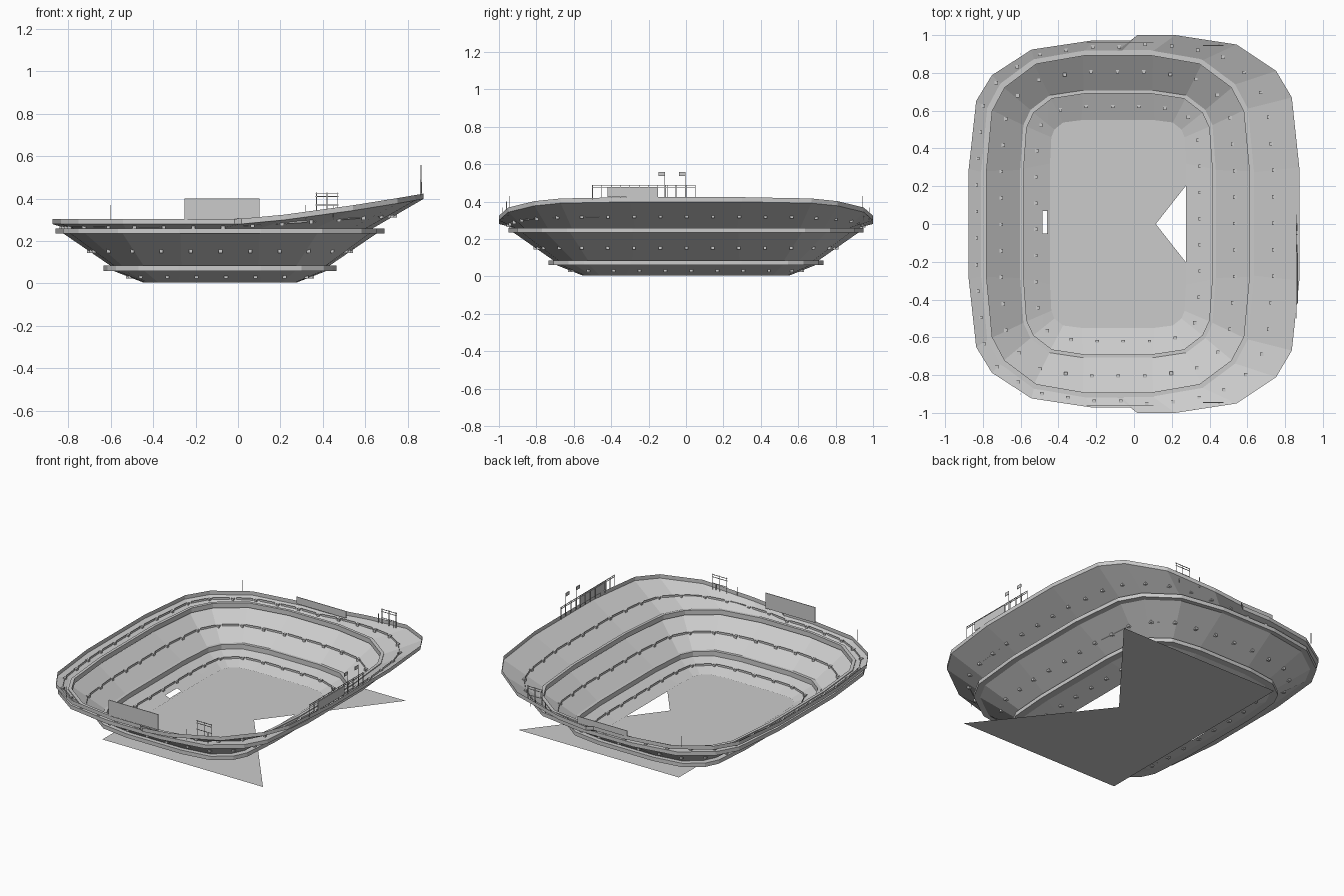
import bpy, bmesh
from mathutils import Vector

cube = bpy.data.objects.get("Cube")
if cube:
    bpy.data.objects.remove(cube)

grey = bpy.data.materials.new("plain_grey")
grey.use_nodes = True
tone = (0.6, 0.6, 0.6, 1)
grey.diffuse_color = tone
grey.node_tree.nodes["Principled BSDF"].inputs["Base Color"].default_value = tone

# One quadrant of the rounded plan outline, in half-size units
QUADRANT = [(1, .3), (.955, .67), (.86, .81), (.62, .95), (.25, 1), (.02, 1)]


def finish(name, bm):
    mesh = bpy.data.meshes.new(name)
    bm.to_mesh(mesh)
    bm.free()
    mesh.materials.append(grey)
    obj = bpy.data.objects.new(name, mesh)
    bpy.context.collection.objects.link(obj)
    return obj


def ring(half_x, half_y, z, square=1.0, cx=-.085):
    """Closed outline; a smaller 'square' exponent gives tighter corners."""
    q = [(u ** square, v ** square) for u, v in QUADRANT]
    q += [(-u, v) for u, v in reversed(q)]
    q += [(-u, -v) for u, v in q]
    return [Vector((cx + u * half_x, v * half_y, z)) for u, v in q]


def rim(drop):
    """Top edge: level on the low side, sweeping up toward +x."""
    pts = ring(.875, 1.0, 0, cx=0)
    for p in pts:
        if p.x < 0:
            p.y *= .972
        p.z = .305 + .118 * (max(p.x, 0) / .87) ** 1.3 - drop
    return pts


def loft(name, rings, closed=False):
    bm = bmesh.new()
    loops = [[bm.verts.new(p) for p in r] for r in rings]
    pairs = list(zip(loops, loops[1:]))
    if closed:
        pairs.append((loops[-1], loops[0]))
    for a, b in pairs:
        n = len(a)
        for i in range(n):
            j = (i + 1) % n
            bm.faces.new((a[i], b[i], b[j], a[j]))
    return bm if name is None else finish(name, bm)


def add_box(bm, centre, size):
    verts = bmesh.ops.create_cube(bm, size=1)["verts"]
    for v in verts:
        v.co = Vector(centre) + Vector(a * b for a, b in zip(v.co, size))


def walk(points, step):
    """Evenly spaced points along a closed outline."""
    segments = list(zip(points, points[1:] + points[:1]))
    count = round(sum((b - a).length for a, b in segments) / step)
    step = sum((b - a).length for a, b in segments) / count
    out, travelled = [], 0
    for a, b in segments:
        length = (b - a).length
        while len(out) * step < travelled + length - 1e-6 and len(out) < count:
            out.append(a.lerp(b, (len(out) * step - travelled) / length))
        travelled += length
    return out


# Pitch: rectangle around a centre point with the +x triangle left open
bm = bmesh.new()
hub = bm.verts.new((.115, 0, 0))
corners = [bm.verts.new(c) for c in
           ((.69, .73, 0), (-.46, .73, 0), (-.46, -.73, 0), (.69, -.73, 0))]
for a, b in zip(corners, corners[1:]):
    bm.faces.new((hub, a, b))
finish("pitch", bm)

# Three seating tiers
tiers = {
    "lower": (ring(.36, .55, .004, .45), ring(.525, .71, .068, .75)),
    "middle": (ring(.515, .705, .083, .75), ring(.745, .93, .24)),
    "upper": (ring(.715, .91, .257), rim(.025)),
}
bm = loft(None, tiers["lower"])

# Tunnel opening cut through the lower tier on the -x side
for co, no in (((0, -.05, 0), (0, 1, 0)), ((0, .07, 0), (0, 1, 0)),
               ((-.485, 0, 0), (1, 0, 0)), ((-.455, 0, 0), (1, 0, 0))):
    bmesh.ops.bisect_plane(bm, geom=bm.verts[:] + bm.edges[:] + bm.faces[:],
                           plane_co=co, plane_no=no)
gap = []
for f in bm.faces:
    c = f.calc_center_median()
    if -.485 < c.x < -.455 and -.05 < c.y < .07:
        gap.append(f)
bmesh.ops.delete(bm, geom=gap, context='FACES')
finish("lower_tier", bm)
loft("middle_tier", tiers["middle"])
loft("upper_tier", tiers["upper"])
loft("rim_fascia", [rim(.025), rim(0)])

# Balcony bands between tiers, with a low parapet on the inner edge


def band(name, inner, outer, low, high, square):
    loft(name, [ring(*inner, low, square), ring(*inner, high, square),
                ring(*outer, high, square), ring(*outer, low, square)], True)
    lip = [(h[0] + d, h[1] + d) for h, d in ((inner, 0), (inner, .018))]
    top = high + .006
    loft(name + "_parapet", [ring(*lip[0], high, square), ring(*lip[0], top, square),
                             ring(*lip[1], top, square), ring(*lip[1], high, square)])


band("lower_band", (.5, .69), (.55, .735), .06, .085, .75)
band("upper_band", (.697, .892), (.775, .95), .235, .26, 1.0)

# Stair portals and broken guard rails halfway up each tier
for name, (low, high) in tiers.items():
    middle = [a.lerp(b, .45) for a, b in zip(low, high)]
    portals = bmesh.new()
    rails = bmesh.new()
    stops = walk(middle, .14)
    for a, b in zip(stops, stops[1:] + stops[:1]):
        add_box(portals, a, (.018, .018, .018))
        start, end = a.lerp(b, .14), a.lerp(b, .86)
        lift = Vector((0, 0, .013))
        rails.faces.new([rails.verts.new(p)
                         for p in (start, end, end + lift, start + lift)])
    finish(name + "_portals", portals)
    finish(name + "_rails", rails)

# Display boards standing on the rim
for name, centre, size in (
        ("front_board", (-.075, -.96, .35), (.355, .004, .1)),
        ("back_board", (-.075, .96, .312), (.355, .004, .045)),
        ("side_board", (.865, -.285, .452), (.004, .27, .055))):
    bm = bmesh.new()
    add_box(bm, centre, size)
    finish(name, bm)

# Railing and flag masts on the high side
bm = bmesh.new()
for i in range(12):
    add_box(bm, (.86, -.5 + i * .05, .45), (.003, .003, .08))
for z in (.478, .488):
    add_box(bm, (.86, -.225, z), (.003, .55, .003))
finish("high_side_railing", bm)
bm = bmesh.new()
for y in (-.11, -.055, 0):
    add_box(bm, (.863, y, .455), (.004, .004, .07))
for y in (-.13, -.02):
    add_box(bm, (.863, y, .548), (.003, .036, .022))
    add_box(bm, (.863, y + .016, .48), (.003, .003, .14))
finish("flag_masts", bm)

# Open frames on the front and back rim, and short posts
for side, name in ((-1, "front"), (1, "back")):
    bm = bmesh.new()
    for x in (.37, .42, .47):
        add_box(bm, (x, side * .945, .38), (.003, .003, .1))
    for z in (.37, .41, .425):
        add_box(bm, (.42, side * .945, z), (.11, .003, .003))
    for x, y in ((-.6, .9), (.32, .98), (.45, .95)):
        add_box(bm, (x, side * y, .335), (.003, .003, .07))
    finish(name + "_frame", bm)
